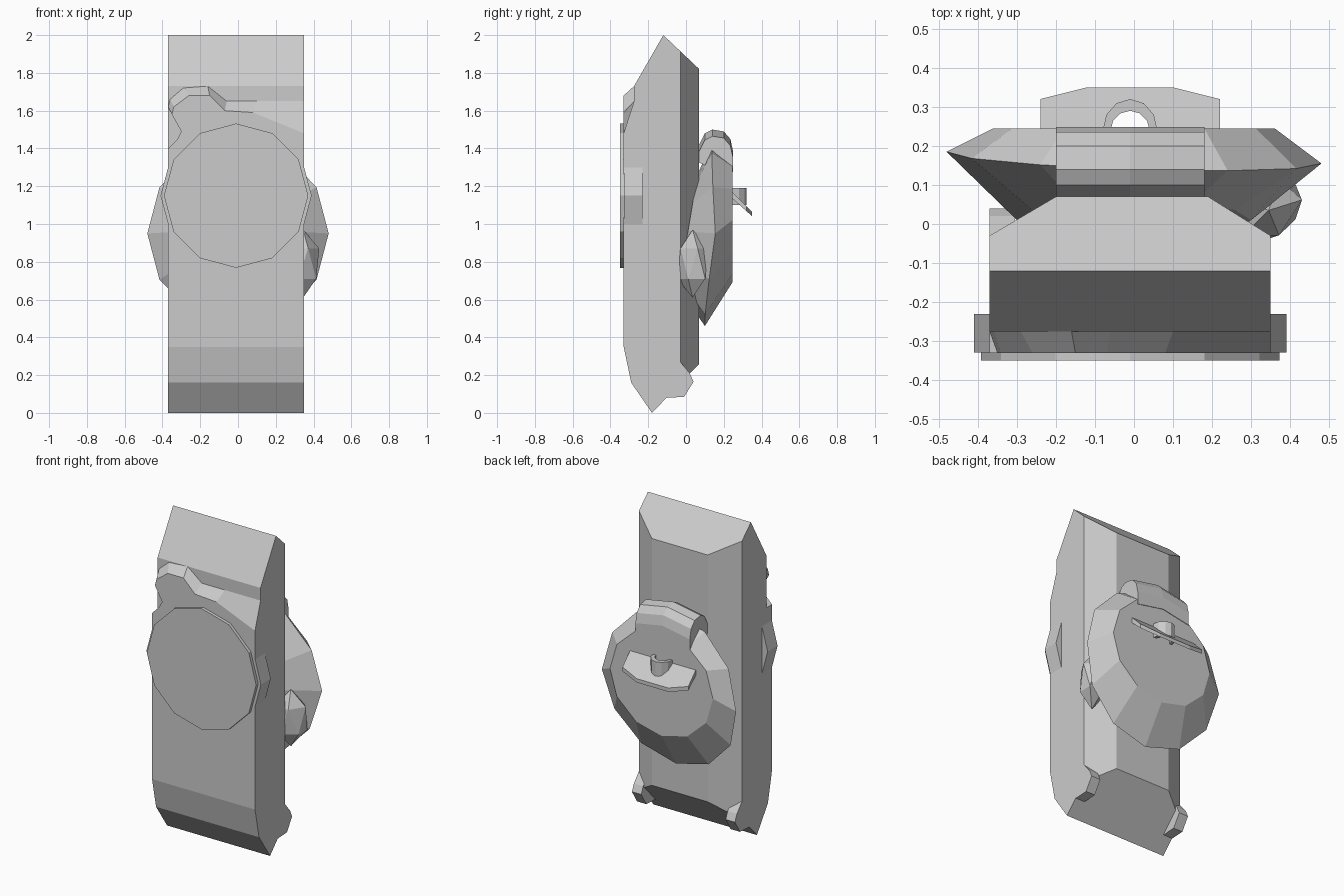
import bpy, bmesh, math
from mathutils import Vector

if "Cube" in bpy.data.objects:
    bpy.data.objects.remove(bpy.data.objects["Cube"])


def finish(name, bm):
    bmesh.ops.recalc_face_normals(bm, faces=bm.faces)
    mesh = bpy.data.meshes.new(name)
    bm.to_mesh(mesh)
    bm.free()
    obj = bpy.data.objects.new(name, mesh)
    bpy.context.collection.objects.link(obj)
    return obj


def loft(sections):
    """Closed solid through equal-length rings of 3D points."""
    bm = bmesh.new()
    rings = [[bm.verts.new(p) for p in s] for s in sections]
    for a, b in zip(rings, rings[1:]):
        for i in range(len(a)):
            j = (i + 1) % len(a)
            bm.faces.new((a[i], a[j], b[j], b[i]))
    bm.faces.new(rings[0])
    bm.faces.new(rings[-1])
    return bm


def prism_x(profile, x0, x1):
    return loft([[(x, y, z) for y, z in profile] for x in (x0, x1)])


def ring(cx, cz, rx, rz, depth, n=12):
    """Ellipse facing y; depth(c, s) gives y around the ring."""
    pts = []
    for i in range(n):
        a = 2 * math.pi * i / n
        c, s = math.cos(a), math.sin(a)
        pts.append((cx + rx * c, depth(c, s), cz + rz * s))
    return pts


# Slab body, with the two long back edges cut off at an angle
bm = prism_x([(-0.12, 2.0), (0.07, 1.82), (0.07, 0.26), (-0.18, 0.0), (-0.29, 0.16),
              (-0.33, 0.35), (-0.33, 1.40), (-0.275, 1.40), (-0.275, 1.73)], -0.37, 0.35)
for co, no in (((0.35, -0.03, 0), (0.10, 0.16, 0)), ((-0.37, -0.03, 0), (-0.10, 0.17, 0))):
    geom = bm.verts[:] + bm.edges[:] + bm.faces[:]
    cut = bmesh.ops.bisect_plane(bm, geom=geom, plane_co=Vector(co),
                                 plane_no=Vector(no).normalized(), clear_outer=True)
    edges = [e for e in cut["geom_cut"] if isinstance(e, bmesh.types.BMEdge)]
    bmesh.ops.holes_fill(bm, edges=edges, sides=0)
finish("body", bm)

# Raised front layer with a sloped, curved upper edge and a notch on the left
outer = [(-0.37, 1.40), (-0.31, 1.44), (-0.29, 1.48), (-0.37, 1.62), (-0.36, 1.66), (-0.29, 1.72),
         (-0.16, 1.73), (-0.06, 1.65), (0.10, 1.65), (0.35, 1.65), (0.35, 1.39)]
inner = [(-0.37, 1.40), (-0.32, 1.45), (-0.30, 1.49), (-0.35, 1.58), (-0.34, 1.62), (-0.26, 1.68),
         (-0.15, 1.68), (-0.07, 1.60), (0.08, 1.59), (0.35, 1.48), (0.35, 1.39)]
finish("front_layer", loft([[(x, -0.27, z) for x, z in outer],
                            [(x, -0.275, z) for x, z in outer],
                            [(x, -0.33, z) for x, z in inner]]))

# Twelve-sided front dial and its wider base showing at the sides
for name, r, y0, y1 in (("front_dial", 0.382, -0.35, -0.30), ("dial_base", 0.40, -0.329, -0.23)):
    finish(name, loft([ring(-0.01, 1.15, r, r, lambda c, s, y=y: y) for y in (y0, y1)]))

# Small corner feet on the lower back
foot = [(-0.10, 0.08), (-0.01, 0.085), (0.04, 0.165), (0.02, 0.21), (-0.03, 0.27), (-0.10, 0.22)]
for side, x0, x1 in (("left", -0.37, -0.305), ("right", 0.285, 0.35)):
    finish("foot_" + side, prism_x(foot, x0, x1))

# Faceted back knob: inner ring, tilted rim, flat back face
finish("back_knob", loft([
    ring(0, 0.96, 0.30, 0.30, lambda c, s: 0.01 + 0.05 * s),
    ring(0, 0.95, 0.48, 0.49,
         lambda c, s: 0.17 - 0.015 * c - (0.07 * -s if s < 0 else 0.03 * s)),
    ring(0, 1.02, 0.36, 0.33, lambda c, s: 0.245)]))

# Arched cap over the top of the knob
cap = [(0.07, 1.36), (0.07, 1.42), (0.10, 1.48), (0.14, 1.50), (0.20, 1.49), (0.235, 1.45),
       (0.248, 1.39), (0.248, 1.31), (0.20, 1.30)]
finish("knob_cap", loft([[(x, y, z - d) for y, z in cap]
                         for x, d in ((-0.20, 0.035), (-0.01, 0), (0.18, 0.035))]))

# Sloping plate on the knob with a rounded notch in the middle
plan = [(-0.24, 0.24), (-0.24, 0.32), (-0.12, 0.35), (0.10, 0.35), (0.22, 0.32), (0.22, 0.24),
        (0.05, 0.24), (0.04, 0.275), (0.01, 0.29), (-0.03, 0.29), (-0.055, 0.275), (-0.065, 0.24)]
finish("back_plate", loft([
    [(x, y, 1.175 - 1.0 * (y - 0.24)) for x, y in plan],
    [(x, y, 1.14 - 0.9 * (y - 0.24)) for x, y in plan]]))

# Half-round loop standing over the notch
arc = [math.pi * i / 6 for i in range(7)]
loop = [(-0.01 + 0.07 * math.cos(a), 0.24 + 0.08 * math.sin(a)) for a in arc]
loop += [(-0.01 + 0.05 * math.cos(a), 0.24 + 0.05 * math.sin(a)) for a in reversed(arc)]
finish("plate_loop", loft([[(x, y, z) for x, y in loop] for z in (1.10, 1.19)]))

# Faceted lump at the right side of the knob
bm = bmesh.new()
bmesh.ops.create_icosphere(bm, subdivisions=1, radius=1)
for v in bm.verts:
    v.co = Vector((0.345 + 0.095 * v.co.x, 0.035 + 0.085 * v.co.y + 0.03 * v.co.x,
                   0.79 + 0.18 * v.co.z))
finish("side_lump", bm)
